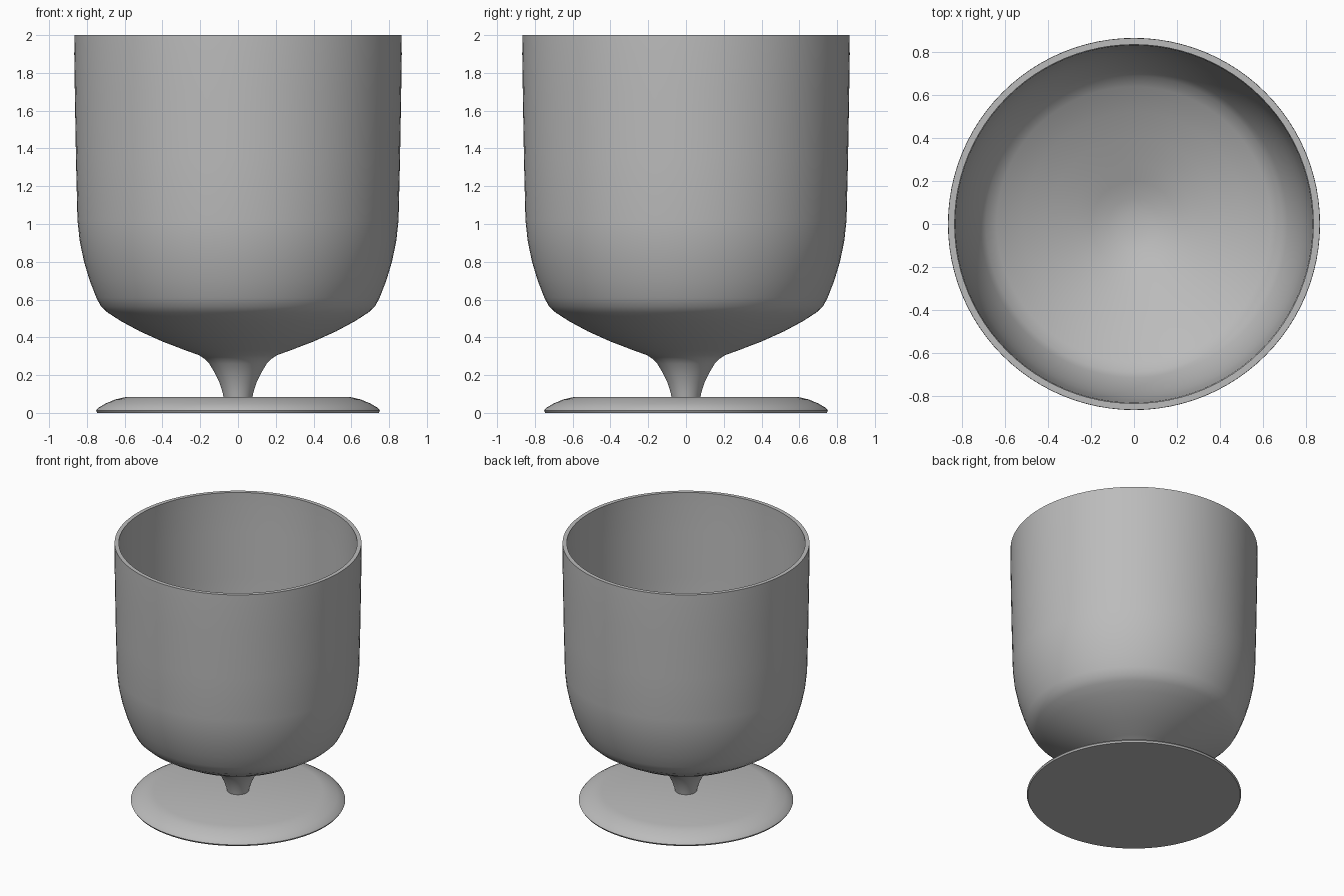
import bpy
import bmesh
import math
from mathutils import Vector

SEGMENTS = 96

cube = bpy.data.objects.get("Cube")
if cube:
    bpy.data.objects.remove(cube, do_unlink=True)

grey = bpy.data.materials.new("soft grey")
grey.use_nodes = True
colour = (0.5, 0.5, 0.5, 1)
grey.diffuse_color = colour
grey.node_tree.nodes["Principled BSDF"].inputs["Base Color"].default_value = colour


def lathe(name, profile):
    """Turn a list of (radius, height) points around the z axis."""
    bm = bmesh.new()
    verts = [bm.verts.new((r, 0, z)) for r, z in profile]
    edges = [bm.edges.new(pair) for pair in zip(verts, verts[1:])]
    bmesh.ops.spin(bm, geom=verts + edges, cent=(0, 0, 0), axis=(0, 0, 1),
                   angle=math.tau, steps=SEGMENTS, use_merge=False)
    bmesh.ops.remove_doubles(bm, verts=bm.verts, dist=0.0001)
    bmesh.ops.recalc_face_normals(bm, faces=bm.faces)
    mesh = bpy.data.meshes.new(name)
    bm.to_mesh(mesh)
    bm.free()
    mesh.materials.append(grey)
    obj = bpy.data.objects.new(name, mesh)
    bpy.context.collection.objects.link(obj)
    bpy.ops.object.select_all(action="DESELECT")
    obj.select_set(True)
    bpy.context.view_layer.objects.active = obj
    bpy.ops.object.shade_smooth_by_angle(angle=math.radians(40))
    return obj


# Flat disc foot with a rounded shoulder
lathe("foot", [(0, 0), (0.745, 0), (0.752, 0.012), (0.74, 0.027), (0.70, 0.05),
               (0.65, 0.071), (0.59, 0.085), (0, 0.085)])

# Flared stem, bowl outside, rim and bowl inside in one continuous wall
stem = [(0, 0.08), (0.075, 0.08), (0.082, 0.11), (0.098, 0.16), (0.122, 0.21),
        (0.152, 0.26), (0.178, 0.287), (0.205, 0.305)]
outside = [(0.28, 0.332), (0.40, 0.378), (0.52, 0.432), (0.62, 0.486),
           (0.69, 0.531), (0.725, 0.563), (0.75, 0.61), (0.785, 0.70),
           (0.815, 0.80), (0.838, 0.91), (0.85, 1.02), (0.858, 1.35),
           (0.864, 1.7), (0.867, 1.9), (0.866, 2.0)]
inside = [(0.836, 2.0), (0.837, 1.9), (0.832, 1.7), (0.825, 1.35),
          (0.816, 1.02), (0.803, 0.91), (0.782, 0.81), (0.75, 0.71),
          (0.715, 0.635), (0.69, 0.595), (0.64, 0.558), (0.52, 0.494),
          (0.40, 0.438), (0.28, 0.39), (0.20, 0.357), (0.12, 0.325),
          (0.06, 0.315), (0, 0.31)]
lathe("bowl_and_stem", stem + outside + inside)
